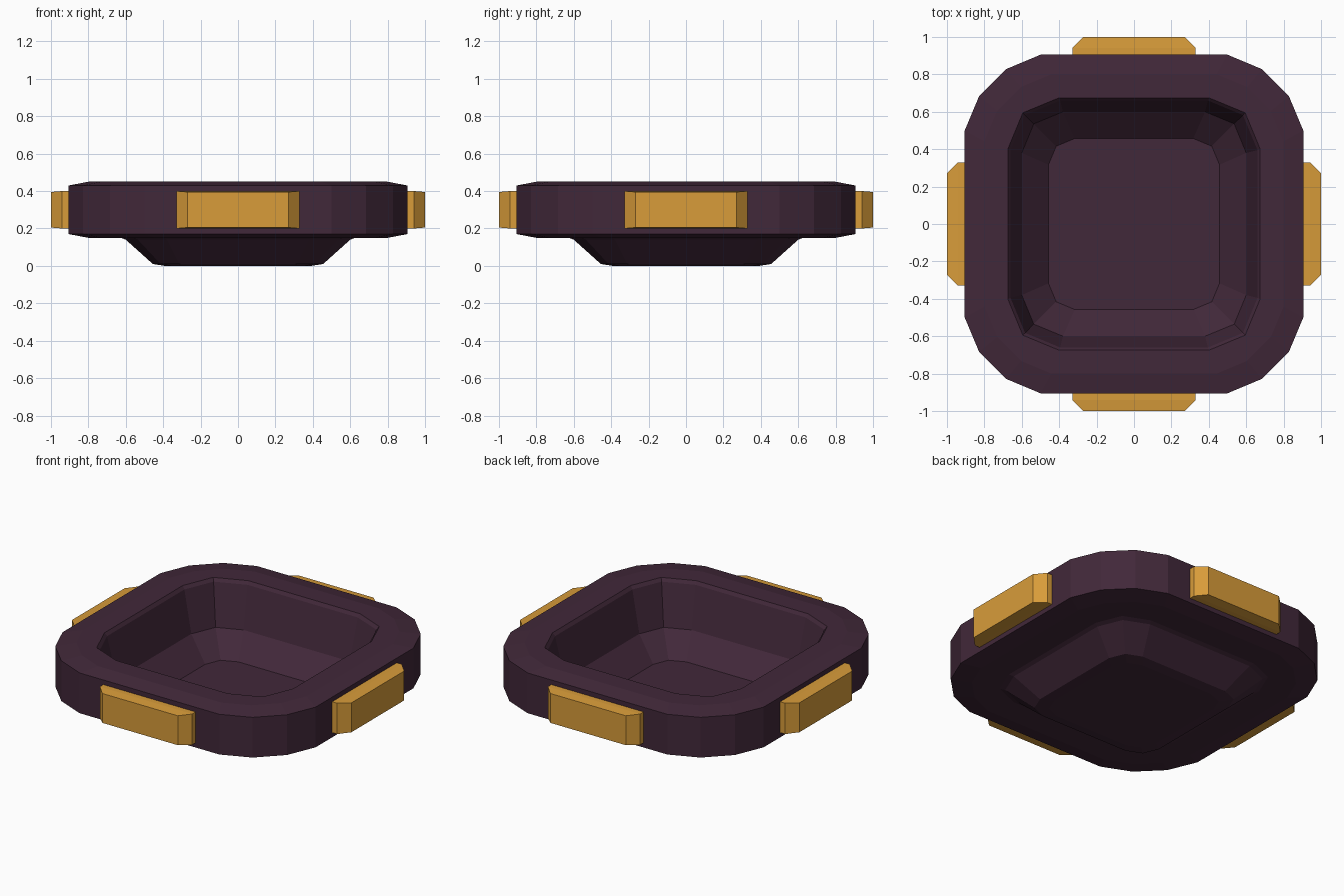
import bpy, bmesh, math
from mathutils import Matrix

if "Cube" in bpy.data.objects:
    bpy.data.objects.remove(bpy.data.objects["Cube"])


def material(name, rgb):
    m = bpy.data.materials.new(name)
    m.diffuse_color = (*rgb, 1)
    m.use_nodes = True
    m.node_tree.nodes["Principled BSDF"].inputs["Base Color"].default_value = m.diffuse_color
    return m


plum = material("dark plum", (0.053, 0.021, 0.041))
gold = material("gold", (0.686, 0.332, 0.042))


def finish(bm, name, mat):
    bmesh.ops.recalc_face_normals(bm, faces=bm.faces)
    me = bpy.data.meshes.new(name)
    bm.to_mesh(me)
    bm.free()
    me.materials.append(mat)
    ob = bpy.data.objects.new(name, me)
    bpy.context.collection.objects.link(ob)
    return ob


def outer_corner(h):
    # three-sided corner, scaled from the widest outline
    s = h / 0.905
    return [(0.905 * s, 0.5 * s), (0.828 * s, 0.684 * s),
            (0.684 * s, 0.828 * s), (0.5 * s, 0.905 * s)]


def inner_corner(h, r):
    # two-sided corner; middle point repeated so every ring has equal slots
    c, m = h - r, h - r + r * math.sqrt(0.5)
    return [(h, c), (m, m), (m, m), (c, h)]


def add_ring(bm, corner, z):
    slots = []
    for q in range(4):
        co, si = ((1, 0), (0, 1), (-1, 0), (0, -1))[q]
        for i, (x, y) in enumerate(corner):
            if i and corner[i] == corner[i - 1]:
                slots.append(slots[-1])
            else:
                slots.append(bm.verts.new((x * co - y * si, x * si + y * co, z)))
    return slots


def bridge(bm, a, b):
    n = len(a)
    for i in range(n):
        j = (i + 1) % n
        vs = list(dict.fromkeys((a[i], a[j], b[j], b[i])))
        if len(vs) > 2:
            bm.faces.new(vs)


# tray: rings from the underside, round the rim, down to the inner floor
bm = bmesh.new()
profile = [
    (inner_corner(0.39, 0.13), 0.0),
    (inner_corner(0.455, 0.14), 0.01),
    (inner_corner(0.60, 0.22), 0.14),
    (inner_corner(0.625, 0.23), 0.15),
    (outer_corner(0.80), 0.15),
    (outer_corner(0.905), 0.17),
    (outer_corner(0.905), 0.43),
    (outer_corner(0.80), 0.45),
    (inner_corner(0.675, 0.275), 0.45),
    (inner_corner(0.66, 0.265), 0.43),
    (inner_corner(0.60, 0.22), 0.165),
    (inner_corner(0.457, 0.14), 0.03),
]
rings = [add_ring(bm, c, z) for c, z in profile]
for a, b in zip(rings, rings[1:]):
    bridge(bm, a, b)
for r in (rings[0], rings[-1]):
    bm.faces.new(list(dict.fromkeys(r)))
finish(bm, "tray", plum)

# four gold side blocks with chamfered ends
for k, side in enumerate(("front", "right", "back", "left")):
    bm = bmesh.new()
    outline = [(-0.33, -0.87, 0.10), (-0.33, -0.94, 0.10), (-0.27, -1.0, 0.095),
               (0.27, -1.0, 0.095), (0.33, -0.94, 0.10), (0.33, -0.87, 0.10)]
    low = [bm.verts.new((x, y, 0.3 - h)) for x, y, h in outline]
    top = [bm.verts.new((x, y, 0.3 + h)) for x, y, h in outline]
    bridge(bm, low, top)
    for r in (low, top):
        bm.faces.new((r[0], r[1], r[4], r[5]))
        bm.faces.new((r[1], r[2], r[3], r[4]))
    bm.transform(Matrix.Rotation(k * math.pi / 2, 4, 'Z'))
    finish(bm, side + "_block", gold)
